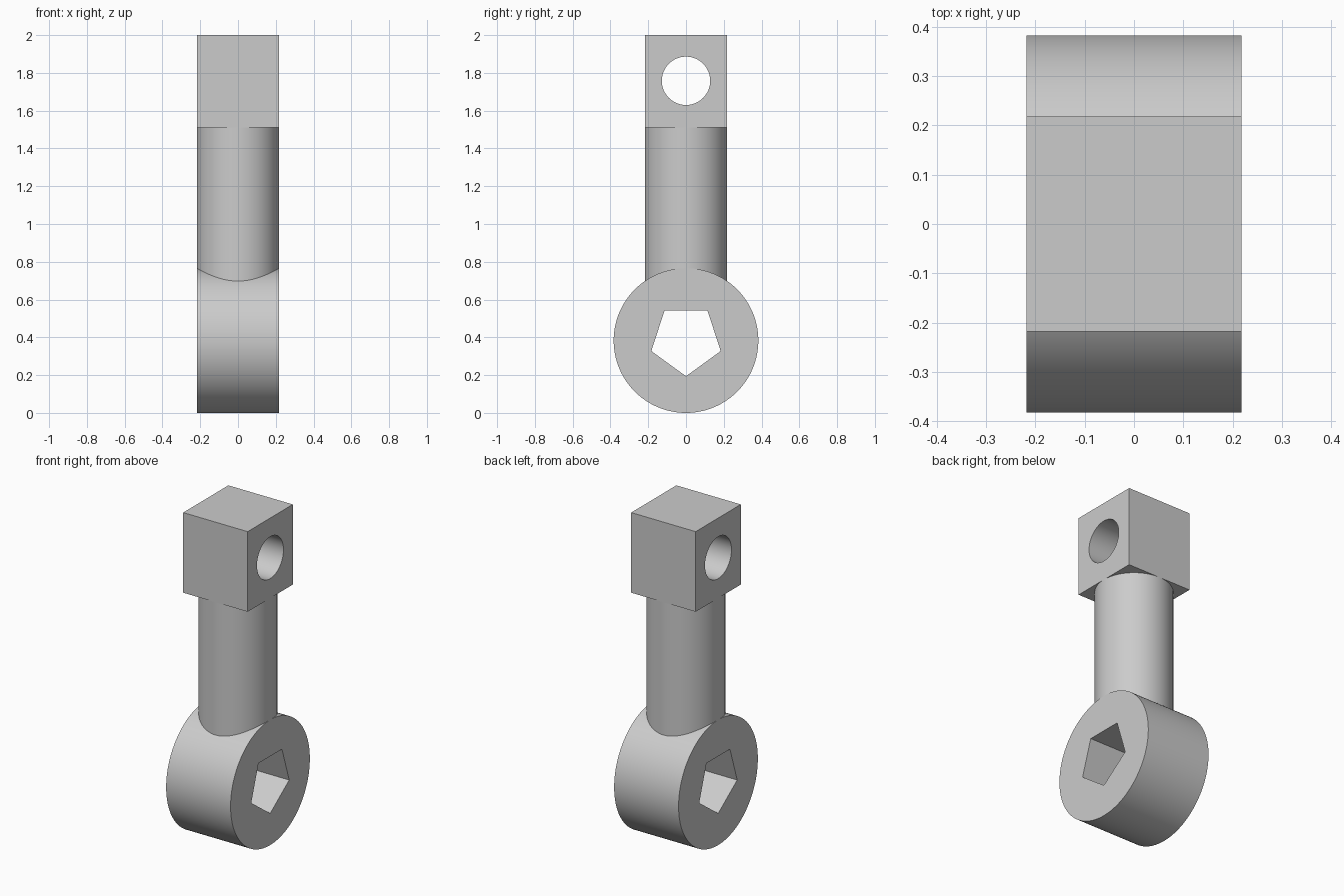
import bpy, bmesh, math
from mathutils import Vector

HALF = 0.218      # half width shared by head, shaft and ring

if "Cube" in bpy.data.objects:
    bpy.data.objects.remove(bpy.data.objects["Cube"], do_unlink=True)

grey = bpy.data.materials.new("plain grey")
grey.use_nodes = True
colour = (0.6, 0.6, 0.6, 1)
grey.diffuse_color = colour
grey.node_tree.nodes["Principled BSDF"].inputs["Base Color"].default_value = colour


def prism(name, points, sweep):
    """Extrude a closed outline along the sweep vector."""
    bm = bmesh.new()
    face = bm.faces.new([bm.verts.new(p) for p in points])
    extruded = bmesh.ops.extrude_face_region(bm, geom=[face])["geom"]
    bmesh.ops.translate(bm, vec=sweep, verts=[v for v in extruded if isinstance(v, bmesh.types.BMVert)])
    bmesh.ops.recalc_face_normals(bm, faces=bm.faces)
    mesh = bpy.data.meshes.new(name)
    bm.to_mesh(mesh)
    bm.free()
    mesh.materials.append(grey)
    obj = bpy.data.objects.new(name, mesh)
    bpy.context.collection.objects.link(obj)
    return obj


def select(obj):
    bpy.ops.object.select_all(action="DESELECT")
    obj.select_set(True)
    bpy.context.view_layer.objects.active = obj


def cross_prism(name, z, radius, sides, half):
    """Regular prism lying along x, one corner pointing down."""
    angles = [2 * math.pi * i / sides - math.pi / 2 for i in range(sides)]
    points = [(-half, radius * math.cos(a), z + radius * math.sin(a)) for a in angles]
    return prism(name, points, Vector((2 * half, 0, 0)))


def bore(obj, cutter):
    """Cut the hole for good and drop the cutter."""
    mod = obj.modifiers.new("hole", "BOOLEAN")
    mod.operation = "DIFFERENCE"
    mod.solver = "EXACT"
    mod.object = cutter
    select(obj)
    bpy.ops.object.modifier_apply(modifier=mod.name)
    bpy.data.objects.remove(cutter, do_unlink=True)


# Square head with a round cross hole
corners = [(x * HALF, y * HALF, 1.51) for x, y in ((-1, -1), (1, -1), (1, 1), (-1, 1))]
head = prism("square_head", corners, Vector((0, 0, 0.49)))
bore(head, cross_prism("round_cutter", 1.758, 0.128, 96, 0.4))

# Round shaft, seated inside the ring wall
circle = [2 * math.pi * i / 96 for i in range(96)]
shaft = prism("shaft", [(HALF * math.cos(a), HALF * math.sin(a), 0.62) for a in circle],
              Vector((0, 0, 0.89)))

# Ring with a five-sided socket through it
ring = cross_prism("socket_ring", 0.383, 0.383, 128, HALF)
bore(ring, cross_prism("five_sided_cutter", 0.387, 0.193, 5, 0.4))

for part in (head, shaft, ring):
    select(part)
    bpy.ops.object.shade_smooth_by_angle(angle=math.radians(30))
